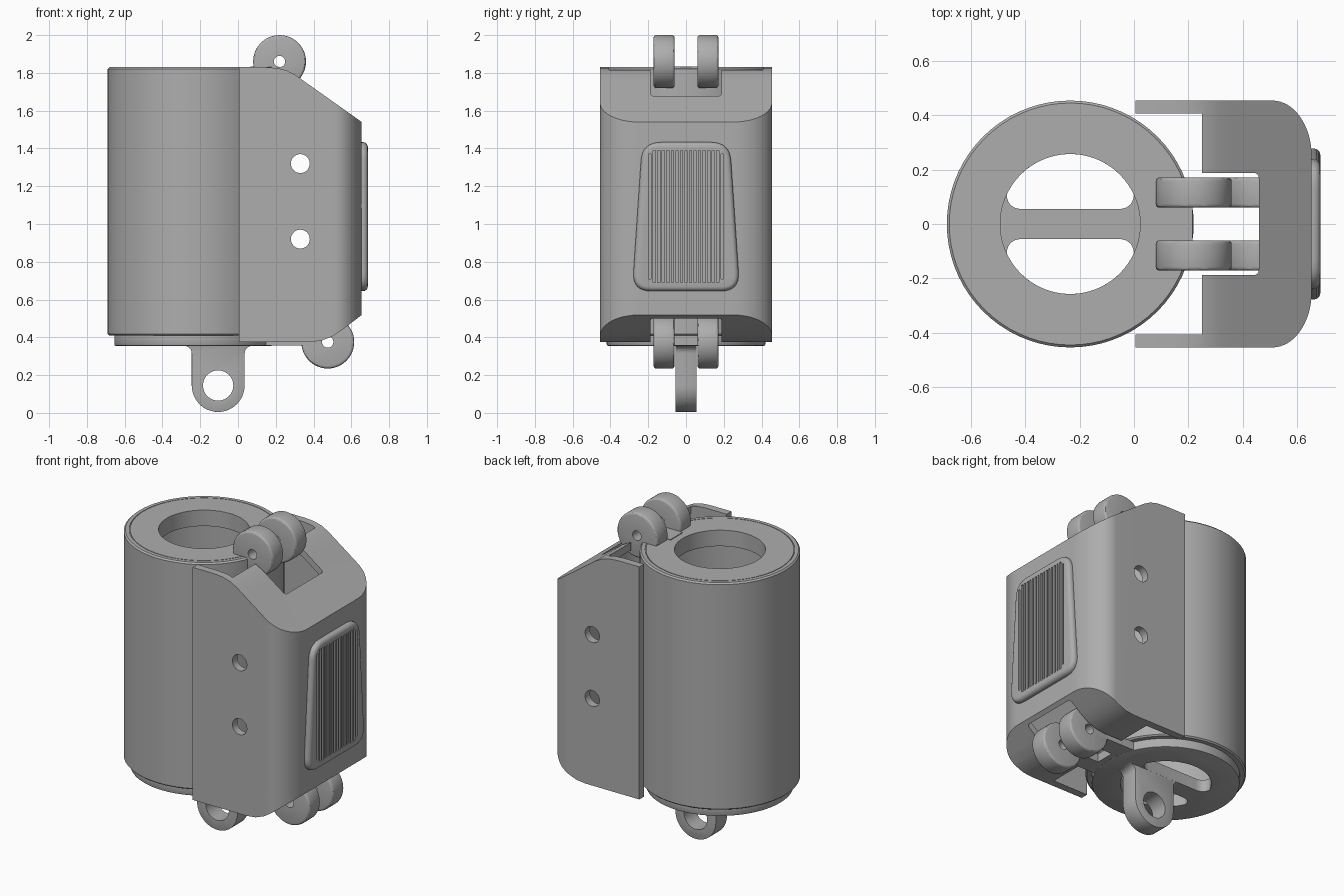
import bpy, bmesh, math
from mathutils import Vector

if "Cube" in bpy.data.objects:
    bpy.data.objects.remove(bpy.data.objects["Cube"])

grey = bpy.data.materials.new("plain grey")
grey.diffuse_color = (0.42, 0.42, 0.42, 1)
grey.use_nodes = True
grey.node_tree.nodes["Principled BSDF"].inputs["Base Color"].default_value = grey.diffuse_color
CX = -0.235  # axis of the cylinder


def prism(name, pts, axis, lo, hi):
    """Extrude a 2D outline along axis: z uses (x, y), y uses (x, z), x uses (y, z)."""
    place = {"z": lambda a, b, t: (a, b, t), "y": lambda a, b, t: (a, t, b),
             "x": lambda a, b, t: (t, a, b)}[axis]
    bm = bmesh.new()
    face = bm.faces.new([bm.verts.new(place(a, b, lo)) for a, b in pts])
    top = bmesh.ops.extrude_face_region(bm, geom=[face])["geom"]
    bmesh.ops.translate(bm, verts=[g for g in top if isinstance(g, bmesh.types.BMVert)],
                        vec=Vector(place(0, 0, hi - lo)))
    bmesh.ops.recalc_face_normals(bm, faces=bm.faces)
    me = bpy.data.meshes.new(name)
    bm.to_mesh(me)
    bm.free()
    ob = bpy.data.objects.new(name, me)
    bpy.context.collection.objects.link(ob)
    me.materials.append(grey)
    return ob


def apply(ob, mod):
    bpy.context.view_layer.objects.active = ob
    bpy.ops.object.modifier_apply(modifier=mod.name)


def combine(ob, other, op="DIFFERENCE"):
    m = ob.modifiers.new("boolean", "BOOLEAN")
    m.operation, m.object, m.solver = op, other, "EXACT"
    apply(ob, m)
    bpy.data.objects.remove(other)


def bevel(ob, width, segments=3):
    m = ob.modifiers.new("bevel", "BEVEL")
    m.width, m.segments, m.limit_method = width, segments, "ANGLE"
    m.angle_limit = math.radians(40)
    apply(ob, m)


def smooth(ob):
    bpy.ops.object.select_all(action="DESELECT")
    ob.select_set(True)
    bpy.context.view_layer.objects.active = ob
    bpy.ops.object.shade_smooth_by_angle(angle=math.radians(30))


def arc(cx, cy, rx, ry, a0, a1, n):
    return [(cx + rx * math.cos(math.radians(a0 + (a1 - a0) * i / n)),
             cy + ry * math.sin(math.radians(a0 + (a1 - a0) * i / n))) for i in range(n + 1)]


def circle(cx, cy, r, n=48):
    return arc(cx, cy, r, r, 0, 360, n)[:-1]


def box(x0, x1, y0, y1):
    return [(x0, y0), (x1, y0), (x1, y1), (x0, y1)]


def rounded(pts, r, n=6):
    """Round every corner of a convex outline."""
    out = []
    for i, p in enumerate(pts):
        p, a, b = Vector(p), Vector(pts[i - 1]), Vector(pts[(i + 1) % len(pts)])
        s, e = p + (a - p).normalized() * r, p + (b - p).normalized() * r
        out += [tuple(s * (1 - t) ** 2 + p * 2 * t * (1 - t) + e * t * t)
                for t in (k / n for k in range(n + 1))]
    return out


# Main cylinder: lathed wall with an inward lip at the top
profile = [(0.258, 1.83), (0.42, 1.83), (0.42, 1.826), (0.424, 1.826), (0.424, 1.83),
           (0.446, 1.83), (0.455, 1.821), (0.455, 0.418), (0.447, 0.41), (0.40, 0.41),
           (0.40, 1.73), (0.258, 1.73)]
bm = bmesh.new()
N = 72
rings = [[bm.verts.new((CX + r * math.cos(2 * math.pi * i / N), r * math.sin(2 * math.pi * i / N), z))
          for r, z in profile] for i in range(N)]
for i in range(N):
    a, b = rings[i], rings[(i + 1) % N]
    for j in range(len(profile)):
        k = (j + 1) % len(profile)
        bm.faces.new((a[j], b[j], b[k], a[k]))
bmesh.ops.recalc_face_normals(bm, faces=bm.faces)
me = bpy.data.meshes.new("cylinder")
bm.to_mesh(me)
bm.free()
me.materials.append(grey)
cylinder = bpy.data.objects.new("cylinder", me)
bpy.context.collection.objects.link(cylinder)
smooth(cylinder)

# Bottom cap with two D-shaped openings either side of a crossbar
cap = prism("bottom_cap", circle(CX, 0, 0.42, 72), "z", 0.355, 0.43)
bevel(cap, 0.008, 2)
for s in (1, -1):
    slot = prism("slot", circle(CX, 0, 0.258, 64), "z", 0.2, 0.6)
    combine(slot, prism("half", rounded(box(CX - 0.235, CX + 0.235, *sorted((s * 0.055, s * 0.5))), 0.06),
                        "z", 0.1, 0.7), "INTERSECT")
    combine(cap, slot)
smooth(cap)

# Hanging lug below the cap, flared where it meets the cap
outline = (arc(-0.105, 0.145, 0.14, 0.14, 180, 360, 24)
           + arc(0.075, 0.315, 0.04, 0.04, 180, 90, 6)
           + arc(-0.285, 0.315, 0.04, 0.04, 90, 0, 6))
lug = prism("hanging_lug", outline, "y", -0.055, 0.055)
bevel(lug, 0.01, 2)
combine(lug, prism("eye", circle(-0.105, 0.145, 0.08), "y", -1, 1))
smooth(lug)

# Hinge knuckles: a pair above and a pair below
for label, x, z in (("upper", 0.22, 1.86), ("lower", 0.475, 0.375)):
    for side, y0, y1 in (("back", 0.06, 0.172), ("front", -0.172, -0.06)):
        k = prism(f"{label}_knuckle_{side}", circle(x, z, 0.14), "y", y0, y1)
        bevel(k, 0.014, 3)
        combine(k, prism("pin", circle(x, z, 0.03, 24), "y", -1, 1))
        smooth(k)

# Arms carrying the lower knuckles, and the upper hinge seat
for side, y0, y1 in (("back", 0.06, 0.172), ("front", -0.172, -0.06)):
    prism(f"lower_arm_{side}", box(0.1, 0.42, y0, y1), "z", 0.358, 0.41)
prism("lower_arm_bridge", box(0.1, 0.215, -0.1, 0.1), "z", 0.358, 0.41)
prism("upper_hinge_seat", box(0.065, 0.215, -0.06, 0.06), "z", 1.735, 1.834)


# Cover shell: plan outline crossed with side outline, then hollowed
def cover_solid(name, t):
    w, x1 = 0.455 - t, 0.655 - t
    x0 = 0.005 if t == 0 else -0.4
    plan = ([(x0, -w)] + arc(x1 - 0.145, -0.25 + t, 0.145, 0.205, -90, 0, 16)
            + arc(x1 - 0.145, 0.25 - t, 0.145, 0.205, 0, 90, 16) + [(x0, w)])
    side = [(x0, 0.375 + t), (0.38, 0.375 + t), (0.44, 0.382 + t), (0.50, 0.405 + t), (0.55, 0.438 + t),
            (0.70, 0.553 + t), (0.70, 1.508 - t), (0.36, 1.749 - t), (0.31, 1.785 - t),
            (0.26, 1.812 - t), (0.21, 1.825 - t), (0.15, 1.83 - t), (x0, 1.83 - t)]
    ob = prism(name, plan, "z", 0, 2.2)
    combine(ob, prism("side", side, "y", -1, 1), "INTERSECT")
    return ob


cover = cover_solid("cover_shell", 0)
combine(cover, cover_solid("cavity", 0.048))
# open back, hinge notches and pin holes
combine(cover, prism("opening", box(-0.4, 0.25, -0.408, 0.408), "z", 0, 2.2))
combine(cover, prism("top_notch", rounded(box(0, 0.46, -0.188, 0.188), 0.02), "z", 1.3, 2.2))
combine(cover, prism("bottom_notch", rounded(box(0, 0.632, -0.188, 0.188), 0.02), "z", 0, 0.56))
for z in (0.92, 1.32):
    combine(cover, prism("hole", circle(0.33, z, 0.05, 32), "y", -1, 1))
smooth(cover)

# Grip pad on the outer face, with a grid of vertical grooves
pad = prism("grip_pad", rounded([(-0.285, 0.645), (0.285, 0.645), (0.232, 1.433), (-0.232, 1.433)], 0.1, 8),
            "x", 0.63, 0.687)
bevel(pad, 0.024, 4)
COUNT = 17
for i in range(COUNT):
    y = -0.192 + 0.384 * i / (COUNT - 1)
    inset = 0.02 if i in (0, COUNT - 1) else 0
    combine(pad, prism("groove", box(y - 0.006, y + 0.006, 0.69 + inset, 1.39 - inset), "x", 0.668, 0.8))
smooth(pad)
